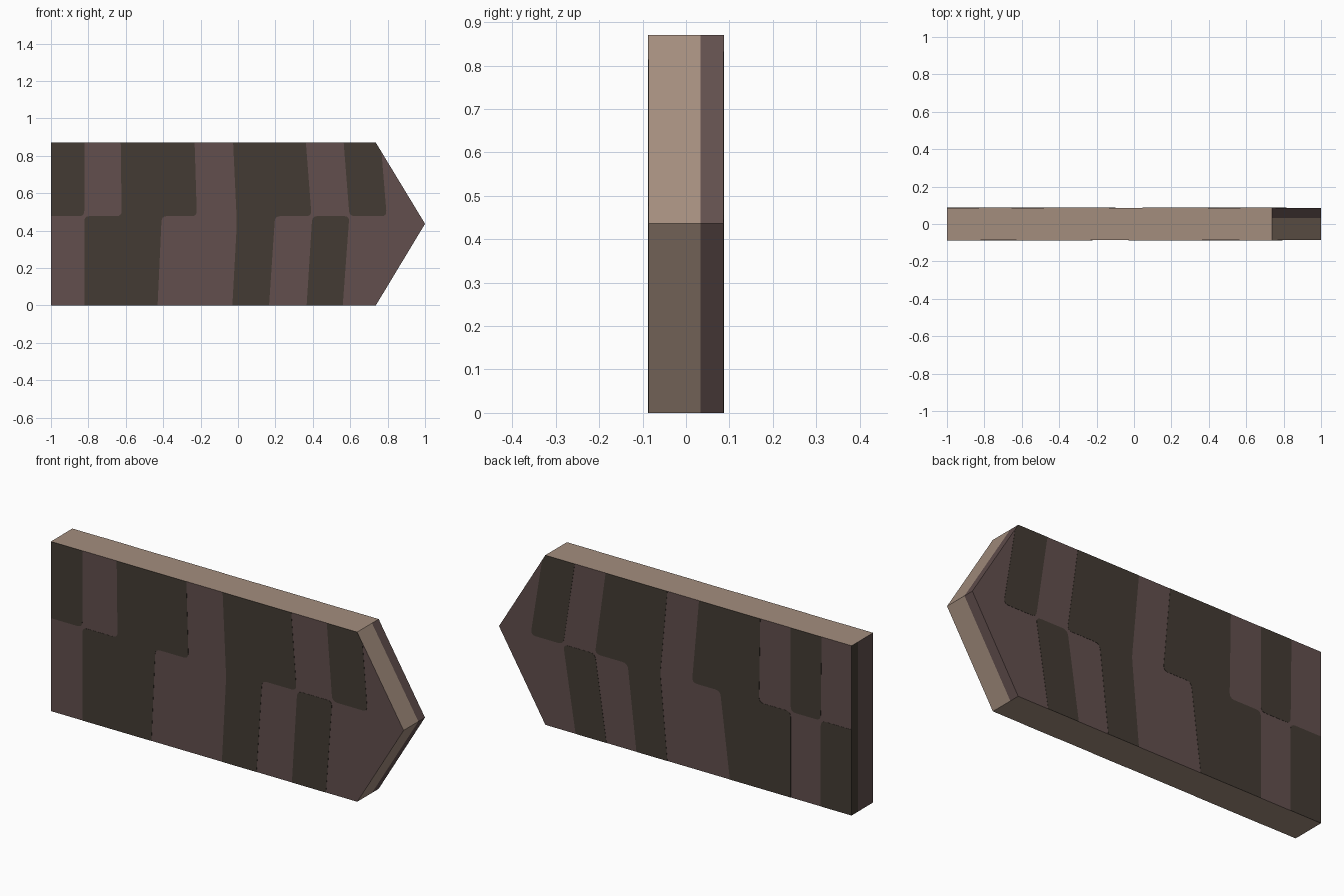
import bpy, bmesh
from mathutils import Vector

if "Cube" in bpy.data.objects:
    bpy.data.objects.remove(bpy.data.objects["Cube"])

TOP, MID, SHOULDER = 0.87, 0.436, 0.737
DEPTH, SEAM = 0.0865, 0.033     # half thickness, and where the end colours change
PLATE = 0.001


def material(name, rgb):
    m = bpy.data.materials.new(name)
    m.diffuse_color = (*rgb, 1)
    m.use_nodes = True
    m.node_tree.nodes["Principled BSDF"].inputs["Base Color"].default_value = m.diffuse_color
    return m


MATS = [material("tan_edge", (0.37, 0.268, 0.208)),
        material("purple_brown", (0.122, 0.078, 0.075)),
        material("dark_olive", (0.056, 0.044, 0.033))]
TAN, PURPLE, DARK = range(3)


def finish(bm, name):
    bmesh.ops.recalc_face_normals(bm, faces=bm.faces)
    me = bpy.data.meshes.new(name)
    bm.to_mesh(me)
    bm.free()
    for m in MATS:
        me.materials.append(m)
    ob = bpy.data.objects.new(name, me)
    bpy.context.collection.objects.link(ob)
    return ob


# Arrow-shaped board, split along its thickness at the colour seam
def build_board():
    bm = bmesh.new()
    outline = [(-1, 0), (SHOULDER, 0), (1, MID), (SHOULDER, TOP), (-1, TOP)]
    rings = [[bm.verts.new((x, y, z)) for x, z in outline]
             for y in (-DEPTH, SEAM, DEPTH)]
    bm.faces.new(rings[0])
    bm.faces.new(rings[2])
    n = len(outline)
    for a, b in zip(rings, rings[1:]):
        for i in range(n):
            j = (i + 1) % n
            bm.faces.new((a[i], a[j], b[j], b[i]))
    bmesh.ops.recalc_face_normals(bm, faces=bm.faces)
    for f in bm.faces:
        behind = f.calc_center_median().y > SEAM
        if abs(f.normal.y) > 0.9:
            f.material_index = PURPLE
        elif f.normal.x < -0.9:
            f.material_index = DARK if behind else PURPLE
        elif f.normal.x > 0.1:
            f.material_index = PURPLE if behind else TAN
        else:
            f.material_index = TAN
    finish(bm, "arrow_board")


# Round the inner corners of a patch; corners on the board's rim stay sharp
def rounded(points, r=0.028, steps=4):
    out = []
    for i, p in enumerate(points):
        p = Vector(p)
        if not (0.01 < p.y < TOP - 0.1) or p.x < -0.99:
            out.append(p)
            continue
        prev, nxt = Vector(points[i - 1]), Vector(points[(i + 1) % len(points)])
        a = p + (prev - p).normalized() * r
        b = p + (nxt - p).normalized() * r
        for k in range(steps + 1):
            t = k / steps
            out.append(a * (1 - t) ** 2 + p * 2 * t * (1 - t) + b * t * t)
    return out


# Thin dark patch laid on the front (side -1) or back (side +1)
def patch(name, side, points):
    bm = bmesh.new()
    y = side * DEPTH
    face = bm.faces.new([bm.verts.new((p.x, y, p.y)) for p in rounded(points)])
    ext = bmesh.ops.extrude_face_region(bm, geom=[face], use_keep_orig=True)
    verts = [g for g in ext["geom"] if isinstance(g, bmesh.types.BMVert)]
    bmesh.ops.translate(bm, verts=verts, vec=(0, side * PLATE, 0))
    for f in bm.faces:
        f.material_index = DARK
    finish(bm, name)


build_board()

# Front patches
F = 0.477
front = [
    [(-1, TOP), (-0.822, TOP), (-0.822, F), (-1, F)],
    [(-0.627, TOP), (-0.232, TOP), (-0.22, F), (-0.408, F),
     (-0.43, 0), (-0.822, 0), (-0.822, F), (-0.622, F)],
    [(-0.026, TOP), (0.363, TOP), (0.393, F), (0.198, F),
     (0.166, 0), (-0.03, 0), (-0.006, 0.44)],
    [(0.565, TOP), (SHOULDER, TOP), (0.767, 0.82), (0.795, F), (0.596, F)],
    [(0.367, 0), (0.56, 0), (0.595, F), (0.397, F)],
]

# Back patches
B = 0.44
back = [
    [(-1, 0), (-0.825, 0), (-0.825, B), (-1, B)],
    [(-0.83, TOP), (-0.655, TOP), (-0.655, B), (-0.825, B)],
    [(-0.482, TOP), (-0.135, TOP), (-0.095, B), (-0.255, B),
     (-0.31, 0), (-0.655, 0), (-0.655, B), (-0.475, B)],
    [(0.045, TOP), (0.395, TOP), (0.455, B), (0.27, B),
     (0.22, 0), (0.045, 0), (0.085, B)],
    [(0.57, TOP), (SHOULDER, TOP), (0.755, 0.84), (0.82, B), (0.635, B)],
    [(0.39, 0), (0.565, 0), (0.635, B), (0.455, B)],
]

for side, label, shapes in ((-1, "front", front), (1, "back", back)):
    for i, pts in enumerate(shapes):
        patch(f"{label}_dark_patch_{i + 1}", side, pts)
